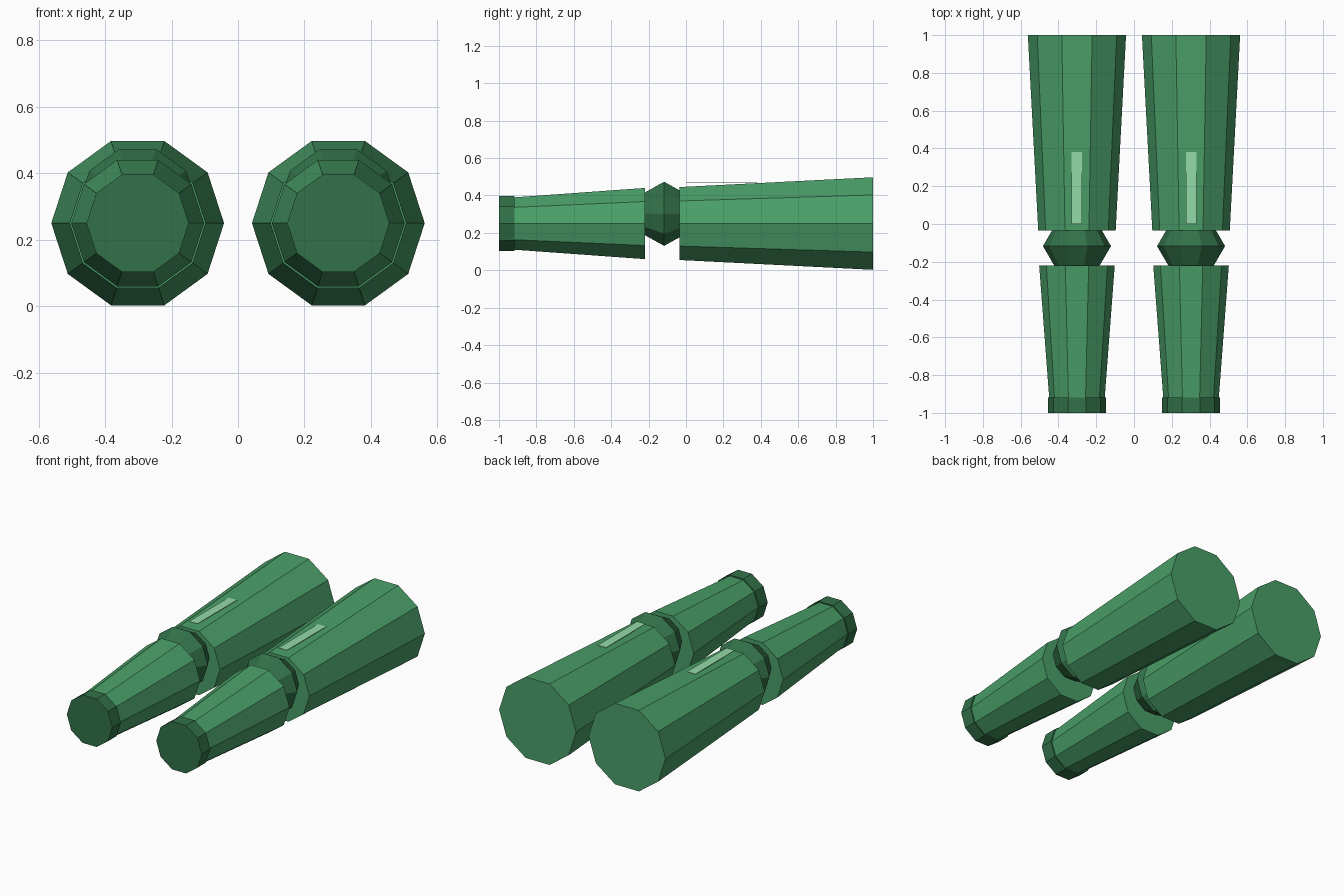
import bpy
from math import sin, cos, tau

cube = bpy.data.objects.get("Cube")
if cube:
    bpy.data.objects.remove(cube)


def srgb(hex_text):
    vals = [int(hex_text[i:i + 2], 16) / 255 for i in (0, 2, 4)]
    return [v / 12.92 if v <= 0.04045 else ((v + 0.055) / 1.055) ** 2.4 for v in vals] + [1]


def material(name, hex_text):
    m = bpy.data.materials.new(name)
    m.use_nodes = True
    color = srgb(hex_text)
    m.diffuse_color = color
    m.node_tree.nodes["Principled BSDF"].inputs["Base Color"].default_value = color
    return m


green = material("green", "4A9F68")
dark_green = material("dark green", "327148")
light_green = material("light green", "94DBA8")

SIDES = 10


def lathe(name, x, z, profile, mat):
    """Faceted capped solid around the y axis from (y, radius) pairs."""
    verts = [(x + r * cos(tau * i / SIDES), y, z + r * sin(tau * i / SIDES))
             for y, r in profile for i in range(SIDES)]
    faces = [tuple(range(SIDES)),
             tuple(reversed(range(len(verts) - SIDES, len(verts))))]
    for k in range(len(profile) - 1):
        a, b = k * SIDES, (k + 1) * SIDES
        for i in range(SIDES):
            j = (i + 1) % SIDES
            faces.append((a + i, b + i, b + j, a + j))
    mesh = bpy.data.meshes.new(name)
    mesh.from_pydata(verts, [], faces)
    mesh.materials.append(mat)
    obj = bpy.data.objects.new(name, mesh)
    bpy.context.collection.objects.link(obj)
    return obj


for side, s in (("left", 1), ("right", -1)):
    x = 0.302 * s
    # Tapered arm sections and the cuff at the front end
    lathe(side + "_upper_arm", x, 0.25, [(-0.035, 0.205), (1, 0.26)], green)
    lathe(side + "_forearm", x, 0.25, [(-0.92, 0.147), (-0.22, 0.2)], green)
    lathe(side + "_cuff", x, 0.25, [(-1, 0.154), (-0.918, 0.154)], dark_green)
    # Elbow joint, set a little above the arm axis
    lathe(side + "_elbow", x, 0.302,
          [(-0.25, 0.09), (-0.217, 0.122), (-0.117, 0.18),
           (-0.017, 0.122), (0.02, 0.09)], dark_green)
    # Thin highlight strip on top
    bpy.ops.mesh.primitive_cube_add(size=1, location=(x, 0.19, 0.467))
    strip = bpy.context.object
    strip.name = side + "_highlight_strip"
    strip.scale = (0.056, 0.38, 0.003)
    strip.data.materials.append(light_green)
